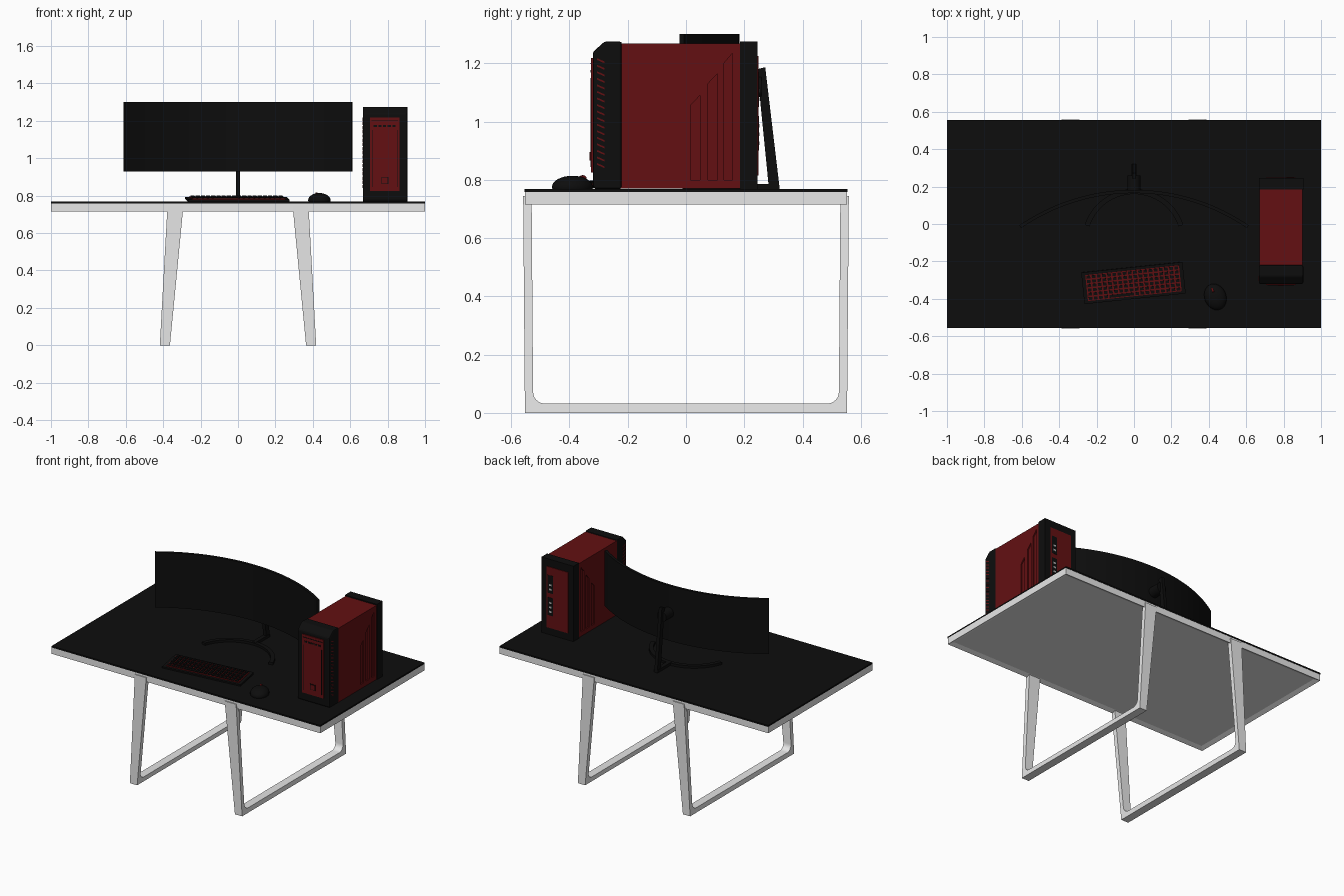
import bpy, bmesh, math
from mathutils import Matrix, Vector

if "Cube" in bpy.data.objects:
    bpy.data.objects.remove(bpy.data.objects["Cube"])


def material(name, rgb):
    m = bpy.data.materials.new(name)
    m.diffuse_color = (*rgb, 1)
    m.use_nodes = True
    m.node_tree.nodes["Principled BSDF"].inputs["Base Color"].default_value = m.diffuse_color
    return m


BLACK = material("black", (0.004, 0.004, 0.004))
RED = material("dark red", (0.125, 0.005, 0.006))
WHITE = material("white", (0.8, 0.8, 0.8))
SILVER = material("silver", (0.45, 0.45, 0.45))


def finish(name, bm, mat, smooth=False):
    bmesh.ops.recalc_face_normals(bm, faces=bm.faces)
    me = bpy.data.meshes.new(name)
    bm.to_mesh(me)
    bm.free()
    me.materials.append(mat)
    ob = bpy.data.objects.new(name, me)
    bpy.context.collection.objects.link(ob)
    if smooth:
        bpy.ops.object.select_all(action='DESELECT')
        ob.select_set(True)
        bpy.context.view_layer.objects.active = ob
        bpy.ops.object.shade_smooth_by_angle(angle=math.radians(35))
    return ob


def add_box(bm, x0, x1, y0, y1, z0, z1):
    mat = Matrix.Translation(((x0 + x1) / 2, (y0 + y1) / 2, (z0 + z1) / 2))
    mat = mat @ Matrix.Diagonal((x1 - x0, y1 - y0, z1 - z0, 1))
    return bmesh.ops.create_cube(bm, size=1, matrix=mat)["verts"]


def box(name, mat, *dims):
    bm = bmesh.new()
    add_box(bm, *dims)
    return finish(name, bm, mat)


def add_prism(bm, pts, a, b, axis):
    """Extrude a 2D outline from a to b along x (points are y,z) or z (points are x,y)."""
    place = (lambda p, t: (t, p[0], p[1])) if axis == 'x' else (lambda p, t: (p[0], p[1], t))
    va = [bm.verts.new(place(p, a)) for p in pts]
    vb = [bm.verts.new(place(p, b)) for p in pts]
    bm.faces.new(va)
    bm.faces.new(vb[::-1])
    for i in range(len(pts)):
        j = (i + 1) % len(pts)
        bm.faces.new((va[i], va[j], vb[j], vb[i]))


def prism(name, mat, pts, a, b, axis, smooth=False):
    bm = bmesh.new()
    add_prism(bm, pts, a, b, axis)
    return finish(name, bm, mat, smooth)


def arc(cx, cy, r, a0, a1, n):
    return [(cx + r * math.cos(math.radians(a0 + (a1 - a0) * i / n)),
             cy + r * math.sin(math.radians(a0 + (a1 - a0) * i / n))) for i in range(n + 1)]


# Desk: white slab with a recessed underside, and a thin black top
bm = bmesh.new()
add_box(bm, -1, 1, -0.553, 0.553, 0.715, 0.758)
bm.normal_update()
under = [f for f in bm.faces if f.normal.z < -0.9]
bmesh.ops.inset_region(bm, faces=under, thickness=0.04)
bmesh.ops.translate(bm, verts=under[0].verts, vec=(0, 0, 0.012))
finish("desk_slab", bm, WHITE)
box("desk_top", BLACK, -1, 1, -0.555, 0.555, 0.758, 0.768)

# Legs: U-shaped frames, leaning and widening with height
half = [(0.553, 0), (0.559, 0.745), (0.530, 0.745)] + arc(0.485, 0.072, 0.04, 0, -90, 6)
outline = half + [(-y, z) for y, z in reversed(half)]
for side, label in ((-1, "left"), (1, "right")):
    bm = bmesh.new()
    add_prism(bm, outline, 0, 1, 'x')
    for v in bm.verts:
        t = v.co.z / 0.745
        inner, outer = 0.364 - 0.072 * t, 0.418 - 0.041 * t
        v.co.x = side * (inner + (outer - inner) * v.co.x)
    finish(label + "_leg_frame", bm, WHITE, True)

# Curved monitor, concave toward the front
R, CY = 1.066, 0.165 - 1.066
a = math.degrees(math.asin(0.603 / R))
band = arc(0, CY, R, 90 - a, 90 + a, 32) + arc(0, CY, R + 0.018, 90 + a, 90 - a, 32)
prism("monitor", BLACK, band, 0.93, 1.30, 'z', True)

# Monitor stand: curved foot, rear stem, leaning arm and hub
foot = arc(0, -0.09, 0.25, 18, 162, 28) + arc(0, -0.09, 0.277, 162, 18, 28)
prism("stand_foot", BLACK, foot, 0.766, 0.784, 'z', True)
box("stand_stem", BLACK, -0.014, 0.014, 0.17, 0.32, 0.766, 0.786)
prism("stand_arm", BLACK, [(0.244, 1.18), (0.272, 1.187), (0.322, 0.767), (0.285, 0.767)],
      -0.011, 0.011, 'x')
bm = bmesh.new()
bmesh.ops.create_cone(bm, cap_ends=True, segments=24, radius1=0.035, radius2=0.035, depth=0.09,
                      matrix=Matrix.Translation((0, 0.215, 1.12)) @ Matrix.Rotation(math.pi / 2, 4, 'X'))
finish("stand_hub", bm, BLACK, True)

# Computer case: red body with slanted recesses cut in both sides
X0, X1 = 0.667, 0.905
body = box("case_body", RED, X0 + 0.003, X1 - 0.003, -0.225, 0.19, 0.770, 1.268)
bm = bmesh.new()
for y0, y1, za, zb in ((0.015, 0.048, 1.055, 1.09), (0.075, 0.108, 1.13, 1.165), (0.13, 0.16, 1.20, 1.235)):
    for x in (X0, X1):
        add_prism(bm, [(y0, 0.80), (y1, 0.80), (y1, zb), (y0, za)], x - 0.011, x + 0.011, 'x')
cutter = finish("slot_cutter", bm, RED)
cutter.hide_render = True
mod = body.modifiers.new("slots", 'BOOLEAN')
mod.operation, mod.solver, mod.object = 'DIFFERENCE', 'EXACT', cutter
bpy.context.view_layer.objects.active = body
bpy.ops.object.modifier_apply(modifier=mod.name)
bpy.data.objects.remove(cutter)

# Black front and rear caps
front = prism("case_front_cap", BLACK, [(-0.22, 0.768), (-0.315, 0.768), (-0.32, 0.78), (-0.32, 1.238),
                                        (-0.28, 1.275), (-0.22, 1.275)], X0, X1, 'x')
bev = front.modifiers.new("soft_edges", 'BEVEL')
bev.width, bev.segments = 0.008, 2
box("case_rear_cap", BLACK, X0, X1, 0.185, 0.245, 0.768, 1.275)

# Red panels on front and rear
PX0, PX1 = 0.705, 0.864
box("front_panel", RED, PX0, PX1, -0.326, -0.318, 0.825, 1.218)
box("rear_panel", RED, PX0, PX1, 0.24, 0.249, 0.815, 1.225)

# Front panel details: seams, sockets and power button
bm = bmesh.new()
add_box(bm, PX0 + 0.008, PX1 - 0.008, -0.328, -0.325, 1.198, 1.202)
for x in (PX0 + 0.012, PX1 - 0.015):
    add_box(bm, x, x + 0.003, -0.328, -0.325, 0.845, 1.15)
for i in range(5):
    add_box(bm, 0.725 + i * 0.025, 0.742 + i * 0.025, -0.328, -0.325, 1.168, 1.178)
add_box(bm, 0.766, 0.804, -0.328, -0.325, 0.862, 0.900)
finish("front_panel_details", bm, BLACK)
box("power_button", RED, 0.770, 0.800, -0.331, -0.327, 0.866, 0.896)

# Rear sockets and expansion slots
bm = bmesh.new()
for z in (0.92, 0.95, 0.98, 1.07, 1.10):
    add_box(bm, 0.825, 0.845, 0.247, 0.252, z, z + 0.012)
finish("rear_sockets", bm, SILVER)
bm = bmesh.new()
for z in (0.90, 1.05):
    add_box(bm, 0.815, 0.855, 0.247, 0.2505, z, z + 0.12)
finish("rear_socket_plates", bm, BLACK)

# Slanted red slats on the sides of the front cap
bm = bmesh.new()
for i in range(17):
    z = 0.84 + i * 0.0225
    for x in (X0, X1):
        add_prism(bm, [(-0.306, z + 0.012), (-0.279, z), (-0.279, z + 0.006), (-0.306, z + 0.018)],
                  x - 0.002, x + 0.002, 'x')
finish("front_cap_slats", bm, RED)

# Keyboard: turned slightly, raised at the back
place = (Matrix.Translation((-0.003, -0.315, 0.777)) @ Matrix.Rotation(math.radians(6), 4, 'Z')
         @ Matrix.Rotation(math.radians(5), 4, 'X'))
tray = box("keyboard_tray", BLACK, -0.272, 0.272, -0.085, 0.085, -0.003, 0.009)
deck = box("keyboard_lit_deck", RED, -0.252, 0.252, -0.070, 0.070, 0.008, 0.013)
bm = bmesh.new()
COLS, ROWS = 18, 6
cw, ch = 0.5 / COLS, 0.138 / ROWS
for r in range(ROWS):
    for c in range(COLS):
        if r == 0 and 4 <= c <= 8:      # space bar
            if c > 4:
                continue
            w = cw * 5
        else:
            w = cw
        x, y = -0.25 + c * cw, -0.069 + r * ch
        add_box(bm, x + 0.004, x + w - 0.004, y + 0.004, y + ch - 0.004, 0.012, 0.019)
keys = finish("keyboard_keys", bm, BLACK)
for ob in (tray, deck, keys):
    ob.data.transform(place)

# Mouse: flattened dome with a red wheel and trim
place = Matrix.Translation((0.435, -0.39, 0.768)) @ Matrix.Rotation(math.radians(22), 4, 'Z')
bm = bmesh.new()
bmesh.ops.create_uvsphere(bm, u_segments=24, v_segments=16, radius=1)
bmesh.ops.bisect_plane(bm, geom=bm.verts[:] + bm.edges[:] + bm.faces[:], plane_co=Vector((0, 0, -0.2)),
                       plane_no=Vector((0, 0, -1)), clear_outer=True)
bmesh.ops.holes_fill(bm, edges=[e for e in bm.edges if e.is_boundary])
bmesh.ops.transform(bm, verts=bm.verts, matrix=place @ Matrix.Translation((0, 0, 0.0075))
                    @ Matrix.Diagonal((0.058, 0.072, 0.0385, 1)))
finish("mouse_body", bm, BLACK, True)
bm = bmesh.new()
bmesh.ops.create_cone(bm, cap_ends=True, segments=16, radius1=0.013, radius2=0.013, depth=0.010,
                      matrix=place @ Matrix.Translation((0, 0.038, 0.035)) @ Matrix.Rotation(math.pi / 2, 4, 'Y'))
finish("mouse_wheel", bm, RED, True)
